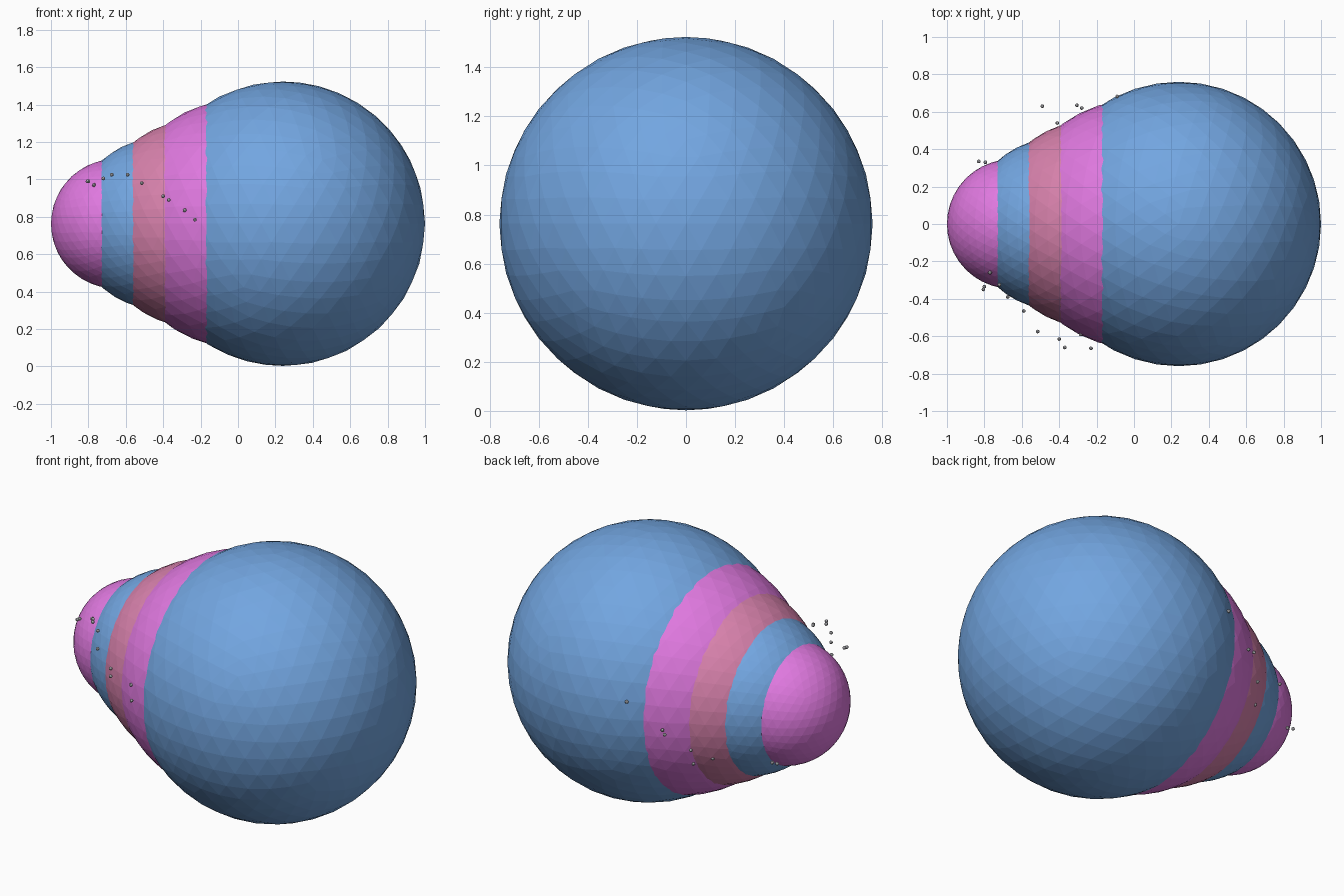
import bpy

cube = bpy.data.objects.get("Cube")
if cube:
    bpy.data.objects.remove(cube, do_unlink=True)


def make_material(name, rgb):
    mat = bpy.data.materials.new(name)
    mat.use_nodes = True
    mat.diffuse_color = (*rgb, 1)
    mat.node_tree.nodes["Principled BSDF"].inputs["Base Color"].default_value = (*rgb, 1)
    return mat


blue = make_material("sky_blue", (0.17, 0.38, 0.75))
magenta = make_material("orchid", (0.74, 0.19, 0.74))
pink = make_material("dusty_pink", (0.68, 0.22, 0.41))
grey = make_material("pale_grey", (0.5, 0.5, 0.53))


def ball(name, location, radius, mat, detail):
    bpy.ops.mesh.primitive_ico_sphere_add(subdivisions=detail, radius=radius, location=location)
    obj = bpy.context.object
    obj.name = name
    obj.data.materials.append(mat)
    return obj


# Overlapping body spheres growing along the x axis
AXIS_Z = 0.763
for name, x, radius, mat in [
    ("tip_sphere", -0.654, 0.346, magenta),
    ("second_sphere", -0.42, 0.458, blue),
    ("middle_sphere", -0.215, 0.557, pink),
    ("fourth_sphere", 0.012, 0.665, magenta),
    ("large_sphere", 0.24, 0.76, blue),
]:
    ball(name, (x, 0, AXIS_Z), radius, mat, 4)

# Strings of tiny beads floating along the front and back sides
front_beads = [
    (-0.77, -0.26, 0.97), (-0.80, -0.335, 0.99), (-0.805, -0.35, 0.99),
    (-0.72, -0.325, 1.005), (-0.675, -0.39, 1.025), (-0.59, -0.465, 1.025),
    (-0.515, -0.575, 0.98), (-0.40, -0.615, 0.91), (-0.37, -0.66, 0.89),
    (-0.285, -0.59, 0.835), (-0.23, -0.665, 0.785),
]
back_beads = [
    (-0.83, 0.335, 0.57), (-0.795, 0.33, 0.565), (-0.49, 0.63, 0.59),
    (-0.41, 0.54, 0.615), (-0.305, 0.635, 0.715), (-0.28, 0.62, 0.73),
    (-0.48, 0.435, 0.545), (-0.09, 0.682, 0.87),
]
for side, beads in (("front", front_beads), ("back", back_beads)):
    for i, place in enumerate(beads):
        ball(f"{side}_bead_{i + 1}", place, 0.01, grey, 2)
